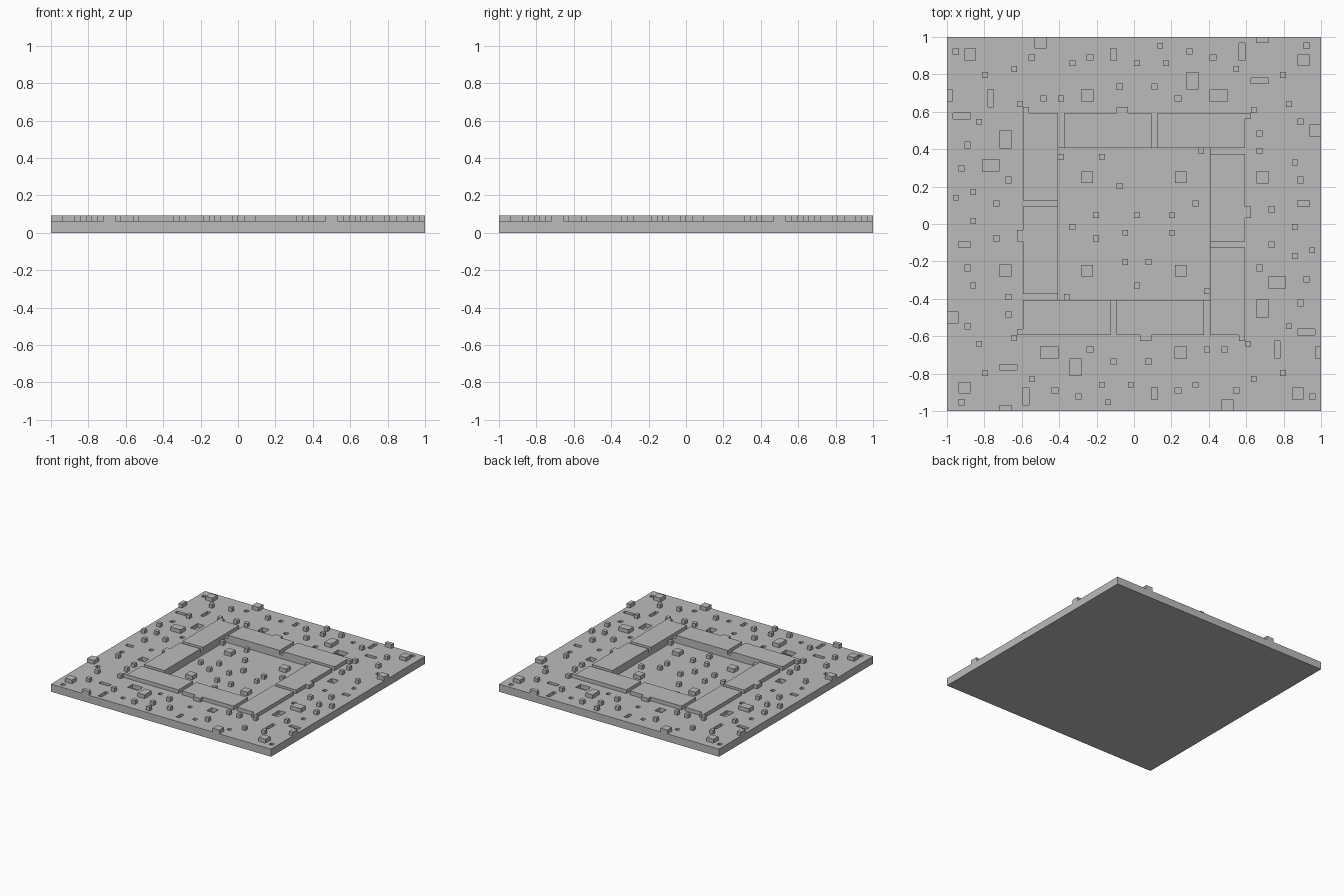
import bpy
import bmesh
from mathutils import Matrix, Vector

old = bpy.data.objects.get("Cube")
if old:
    bpy.data.objects.remove(old, do_unlink=True)

U = 1 / 32  # one grid cell

grey = bpy.data.materials.new("hull_grey")
grey.use_nodes = True
colour = (0.5, 0.5, 0.5, 1)
grey.diffuse_color = colour
grey.node_tree.nodes["Principled BSDF"].inputs["Base Color"].default_value = colour


def boxes(name, rects, low, high, turns=4):
    """Boxes (centre x, centre y, width, depth) repeated in quarter turns."""
    bm = bmesh.new()
    for x, y, w, d in rects:
        for k in range(turns):
            place = (Matrix.Rotation(k * 1.5707963, 4, "Z")
                     @ Matrix.Translation(Vector((x, y, (low + high) / 2)) * U)
                     @ Matrix.Diagonal((w * U, d * U, (high - low) * U, 1)))
            bmesh.ops.create_cube(bm, size=1, matrix=place)
    mesh = bpy.data.meshes.new(name)
    bm.to_mesh(mesh)
    bm.free()
    mesh.materials.append(grey)
    obj = bpy.data.objects.new(name, mesh)
    bpy.context.collection.objects.link(obj)
    return obj


def cells(points):
    return [(x, y, 1, 1) for x, y in points]


# Base slab with a sunken court and shallow pits
slab = boxes("base_slab", [(0, 0, 64, 64)], 0, 2, 1)
court = boxes("court_cutter", [(0, 0, 26, 26)], 1, 3, 1)
pits = boxes("pit_cutter", [
    (14.5, 22, 3, 2), (-8, 22, 2, 2), (18.5, 29.5, 1, 3),
    (21.5, 24.5, 3, 1), (-3.5, 29, 1, 2),
] + cells([(29.5, 30.5), (-7.5, 28.5), (-17.5, 28.5),
           (13.5, 28.5), (-2.5, 23.5), (7.5, 21.5)]), 1, 3)
bpy.context.view_layer.objects.active = slab
for cutter in (court, pits):
    cutter.hide_render = True
    mod = slab.modifiers.new("cut", "BOOLEAN")
    mod.operation = "DIFFERENCE"
    mod.solver = "EXACT"
    mod.object = cutter
    bpy.ops.object.modifier_apply(modifier=mod.name)
    bpy.data.objects.remove(cutter, do_unlink=True)

# Ring of raised plates around the court, with small tabs
boxes("ring_plates", [(-4.5, 16, 15, 6), (11.5, 16, 15, 6)], 2, 3)
boxes("plate_tabs", [(-2, 19.5, 2, 1), (-18.5, 19.5, 1, 1)], 2, 3)

# Large raised blocks on the border
boxes("large_blocks", [(-16, 31, 2, 2), (22, 31.5, 2, 1),
                       (29, 28, 2, 2), (10, 24.5, 2, 3)], 2, 3)

# Small raised blocks on the border
boxes("small_blocks", cells([
    (4.5, 30.5), (9.5, 29.5), (-10.5, 27.5), (0.5, 27.5), (5.5, 27.5),
    (17.5, 26.5), (-20.5, 26.5), (25.5, 25.5), (3.5, 23.5),
    (-15.5, 21.5), (-12.5, 21.5), (-19.5, 20.5)]), 2, 3)

# Blocks on the court floor
boxes("court_large_blocks", [(8, 8, 2, 2)], 1, 2)
boxes("court_corner_blocks", cells([(-12.5, 11.5)]), 1, 2)
boxes("court_small_blocks", cells([
    (-5.5, 11.5), (-2.5, 6.5), (10.5, 3.5), (-6.5, 1.5), (0.5, 1.5),
    (6.5, 1.5), (-10.5, -0.5), (6.5, -1.5), (-1.5, -1.5), (-6.5, -2.5),
    (-1.5, -6.5), (2.5, -6.5), (0.5, -10.5)]), 1, 2, 1)
